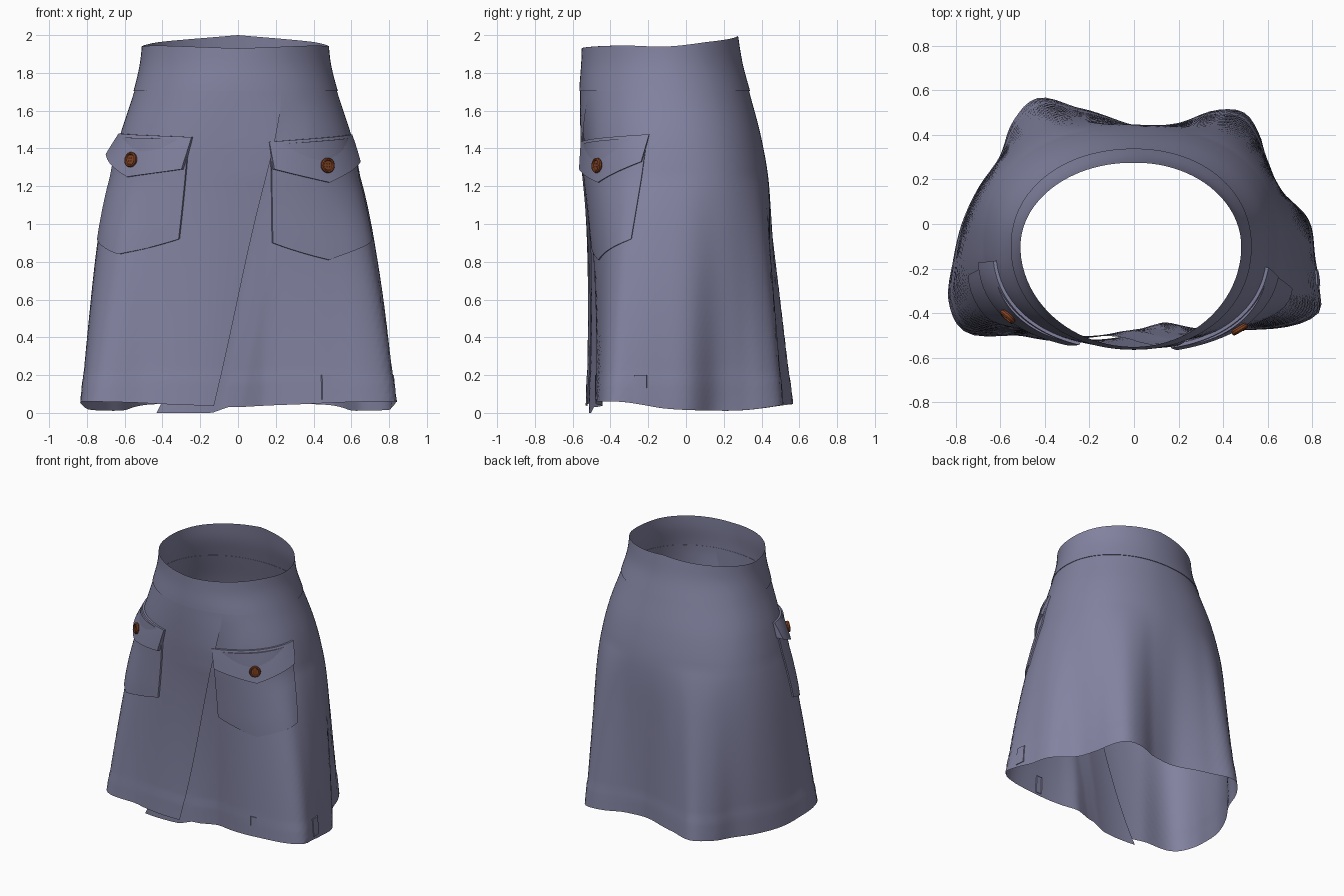
import bpy, bmesh, math
from mathutils import Vector

if "Cube" in bpy.data.objects:
    bpy.data.objects.remove(bpy.data.objects["Cube"])

CY = -0.10  # y of the axis all sections are measured from


def material(name, rgb):
    m = bpy.data.materials.new(name)
    m.diffuse_color = (*rgb, 1)
    m.use_nodes = True
    m.node_tree.nodes["Principled BSDF"].inputs["Base Color"].default_value = m.diffuse_color
    return m


CLOTH = material("slate blue cloth", (0.225, 0.225, 0.355))
BROWN = material("brown button", (0.23, 0.058, 0.018))
DARK = material("dark brown holes", (0.05, 0.014, 0.008))


def clamp(x):
    return max(0.0, min(1.0, x))


def lerp(a, b, t):
    return a + (b - a) * t


def curve(pts, x):
    """Smooth interpolation through sorted (x, y) points."""
    x = max(pts[0][0], min(pts[-1][0], x))
    i = 0
    while i < len(pts) - 2 and x > pts[i + 1][0]:
        i += 1

    def slope(k):
        a, b = pts[max(k - 1, 0)], pts[min(k + 1, len(pts) - 1)]
        return (b[1] - a[1]) / (b[0] - a[0])
    (x0, y0), (x1, y1) = pts[i], pts[i + 1]
    h = x1 - x0
    t = (x - x0) / h
    return (y0 * (1 + 2 * t) * (1 - t) ** 2 + slope(i) * h * t * (1 - t) ** 2
            + y1 * t * t * (3 - 2 * t) + slope(i + 1) * h * t * t * (t - 1))


# Upper body: height, left, right, front, back, roundness
LEVELS = [(0.0, .78, .78, .50, .45, 2.4), (0.8, .73, .70, .525, .45, 2.4),
          (1.2, .685, .655, .54, .44, 2.35), (1.45, .63, .605, .555, .40, 2.25),
          (1.7, .55, .525, .56, .335, 2.1), (1.85, .515, .487, .55, .295, 2.0),
          (2.0, .50, .472, .545, .27, 2.0)]
SIDES = [[(l[0], l[k]) for l in LEVELS] for k in range(1, 6)]

# Wavy hem outline seen from above
HEM = [(-.13, -.51), (-.5, -.50), (-.75, -.49), (-.83, -.36), (-.81, -.17), (-.77, 0),
       (-.70, .15), (-.60, .3), (-.54, .46), (-.43, .565), (-.25, .52), (0, .44),
       (.2, .45), (.37, .51), (.49, .5), (.56, .4), (.59, .3), (.65, .15), (.78, .02),
       (.81, -.15), (.83, -.28), (.82, -.41), (.5, -.475), (.28, -.465), (.12, -.44)]
polar = sorted((math.degrees(math.atan2(x, -(y - CY))), math.hypot(x, y - CY)) for x, y in HEM)
polar = ([(a - 360, r) for a, r in polar[-4:]] + polar + [(a + 360, r) for a, r in polar[:4]])
HEM_Z = [(0, .03), (40, .045), (72, .06), (90, .022), (110, .012), (125, .015),
         (145, .045), (180, .05)]
RIM_Z = [(0, 1.93), (60, 1.945), (90, 1.94), (120, 1.965), (180, 2.0)]


def wrap(a):
    return (a + 180) % 360 - 180


def surf(a, z, off=0.0):
    """Point on the skirt at angle a (0 = front, 90 = right) and height z."""
    a = wrap(a)
    s, c = math.sin(math.radians(a)), -math.cos(math.radians(a))
    left, right, front, back, n = (curve(p, z) for p in SIDES)
    rx = right if s > 0 else left
    ry = back - CY if c > 0 else front + CY
    r = ((abs(s) / rx) ** n + (abs(c) / ry) ** n) ** (-1 / n)
    r = lerp(r, curve(polar, a), clamp((1.25 - z) / 1.22)) + off
    return Vector((s * r, CY + c * r, z))


def finish(me, name, mats):
    ob = bpy.data.objects.new(name, me)
    bpy.context.collection.objects.link(ob)
    for m in mats:
        me.materials.append(m)
    bpy.ops.object.select_all(action='DESELECT')
    ob.select_set(True)
    bpy.context.view_layer.objects.active = ob
    bpy.ops.object.shade_smooth_by_angle(angle=math.radians(35))
    return ob


def grid(name, cols, rows, fn, flip=False):
    """Sheet of quads through fn(column, row)."""
    verts = [fn(i, j) for j in range(rows + 1) for i in range(cols + 1)]
    faces = []
    for j in range(rows):
        for i in range(cols):
            k = j * (cols + 1) + i
            f = (k, k + 1, k + cols + 2, k + cols + 1)
            faces.append(f[::-1] if flip else f)
    me = bpy.data.meshes.new(name)
    me.from_pydata(verts, [], faces)
    return finish(me, name, [CLOTH])


# Skirt body: one sheet wrapped round, the end tucked under the start
def body_point(i, j, cols=150, rows=48):
    v = j / rows
    z0 = lerp(.03, 1.71, v)
    edge = math.degrees(math.atan2(.23 + (min(z0, 1.63) - 1.63) * .225, .43))
    d = i / cols * (360 + lerp(30, 12, v))
    a = edge - d
    low = lerp(curve(HEM_Z, abs(wrap(a))), 0.0, clamp((d - 350) / 12))
    z = lerp(low, 1.71, v)
    f = clamp((1.66 - z) / .25)
    off = f * (.010 * clamp(1 - d / 40) - .014 * clamp((d - 340) / 18))
    off += .004 * clamp((.2 - z) / .02)
    return surf(a, z, off)


grid("skirt_body", 150, 48, body_point, flip=True)


# Waistband
def band_point(i, j):
    a = i * 4 - 180
    z = lerp(1.705, curve(RIM_Z, abs(wrap(a))), max(j - 1, 0) / 8)
    return surf(a, z, .005 if j else -.002)


band = grid("waistband", 90, 9, band_point)
bm = bmesh.new()
bm.from_mesh(band.data)
bmesh.ops.remove_doubles(bm, verts=bm.verts, dist=1e-4)
bm.to_mesh(band.data)
bm.free()


def patch(name, top, bottom, offset, cols=20, rows=10):
    """Raised cloth patch: top and bottom edges are (angle, height) polylines."""
    def edge(pts, u):
        t = u * (len(pts) - 1)
        k = min(int(t), len(pts) - 2)
        return [lerp(p, q, t - k) for p, q in zip(pts[k], pts[k + 1])]

    def point(i, j):
        rim = i in (0, cols + 2) or j in (0, rows + 2)
        u, v = clamp((i - 1) / cols), clamp((j - 1) / rows)
        (a0, z0), (a1, z1) = edge(bottom, u), edge(top, u)
        return surf(lerp(a0, a1, v), lerp(z0, z1, v), -.003 if rim else offset(u, 1 - v))
    return grid(name, cols + 2, rows + 2, point, flip=top[0][0] < 0)


def pouch(u, v):
    return .010 + .016 * math.sin(math.pi * u) * (1 - v) ** .5


# Pockets with buttoned flaps
patch("right_pocket", [(21, 1.42), (80, 1.46)], [(24.5, .90), (53, .81), (75, .92)], pouch)
patch("right_pocket_flap", [(20, 1.435), (81, 1.475)], [(22.5, 1.29), (53, 1.22), (78, 1.33)],
      lambda u, v: .014 + .020 * v)
patch("left_pocket", [(-31, 1.45), (-83, 1.46)], [(-37, .92), (-62, .84), (-80, .92)], pouch)
patch("left_pocket_flap", [(-29, 1.46), (-84, 1.48)], [(-34, 1.29), (-62, 1.25), (-84, 1.37)],
      lambda u, v: .014 + (.018 + .022 * u) * v)

# Small tabs on the hem
for n, (a0, a1) in enumerate([(49.5, 52.5), (78, 82.5)], 1):
    patch(f"hem_tab_{n}", [(a0, .20), (a1, .20)], [(a0, .07), (a1, .07)],
          lambda u, v: .010, 3, 4)


# Buttons: turned disc with raised rim and four holes
def button(name, a, z, off):
    c = surf(a, z, off)
    normal = (surf(a + 2, z) - surf(a - 2, z)).cross(surf(a, z + .03) - surf(a, z - .03))
    mat = normal.to_track_quat('Z', 'Y').to_matrix().to_4x4()
    mat.translation = c
    bm = bmesh.new()
    prof = [(.034, -.008), (.040, 0), (.040, .010), (.035, .016), (.029, .015), (.025, .009)]
    n = 24
    rings = [[bm.verts.new((r * math.cos(k * math.tau / n), r * math.sin(k * math.tau / n), h))
              for k in range(n)] for r, h in prof]
    for p, q in zip(rings, rings[1:]):
        for k in range(n):
            bm.faces.new((p[k], p[(k + 1) % n], q[(k + 1) % n], q[k]))
    bm.faces.new(rings[-1])
    bm.faces.new(rings[0][::-1])
    for k in range(4):
        t = math.pi / 4 + k * math.pi / 2
        hole = [bm.verts.new((.011 * math.cos(t) + .005 * math.cos(s * math.tau / 8),
                              .011 * math.sin(t) + .005 * math.sin(s * math.tau / 8), .0105))
                for s in range(8)]
        bm.faces.new(hole).material_index = 1
    bm.transform(mat)
    me = bpy.data.meshes.new(name)
    bm.to_mesh(me)
    bm.free()
    finish(me, name, [BROWN, DARK])


button("right_button", 52, 1.31, .034)
button("left_button", -61, 1.34, .036)
